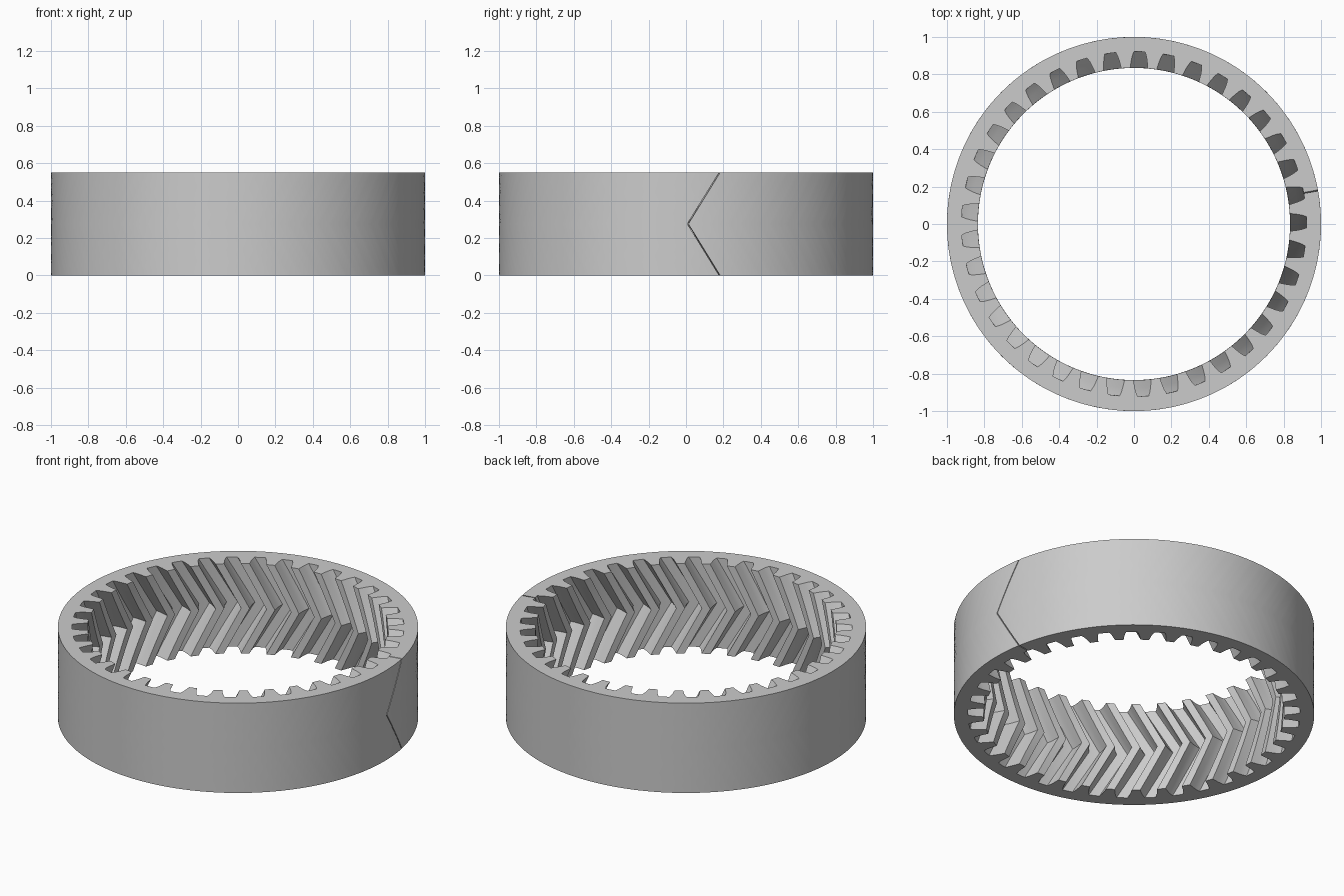
import bpy, bmesh, math

if "Cube" in bpy.data.objects:
    bpy.data.objects.remove(bpy.data.objects["Cube"])

TEETH = 37
PITCH = 360 / TEETH
HEIGHT = 0.55
R_OUT = 1.0
TWIST = 9.8             # degrees from either face to the middle
SEAM = 10.35            # angle of the split at the top face
SLIT = 0.17             # half width of the split, degrees
LAYERS = 12

# one tooth space: (angle from its centre, inner radius)
half = [(SLIT, 0.922), (1.85, 0.922), (2.35, 0.902), (2.75, 0.877), (3.25, 0.835)]
space = [(-a, r) for a, r in reversed(half)] + half

# section around the ring, from one side of the split to the other
section = list(half)
for k in range(1, TEETH):
    section += [(k * PITCH + a, r) for a, r in space]
section += [(360 - a, r) for a, r in reversed(half)]

# stack twisted sections into a herringbone sweep
bm = bmesh.new()
inner, outer = [], []
for j in range(LAYERS + 1):
    t = j / LAYERS
    turn = SEAM - TWIST * (1 - abs(2 * t - 1))

    def ring(radii):
        return [bm.verts.new((r * math.cos(math.radians(a + turn)),
                              r * math.sin(math.radians(a + turn)),
                              t * HEIGHT)) for a, r in radii]
    inner.append(ring(section))
    outer.append(ring([(a, R_OUT) for a, r in section]))

n = len(section)
for i in range(n - 1):
    # bottom and top faces
    bm.faces.new((inner[0][i], inner[0][i + 1], outer[0][i + 1], outer[0][i]))
    bm.faces.new((inner[-1][i], outer[-1][i], outer[-1][i + 1], inner[-1][i + 1]))
    # toothed wall and outside wall
    for j in range(LAYERS):
        bm.faces.new((inner[j][i], inner[j + 1][i], inner[j + 1][i + 1], inner[j][i + 1]))
        bm.faces.new((outer[j][i], outer[j][i + 1], outer[j + 1][i + 1], outer[j + 1][i]))
# the two sides of the split
for j in range(LAYERS):
    for i in (0, n - 1):
        bm.faces.new((inner[j][i], outer[j][i], outer[j + 1][i], inner[j + 1][i]))
bmesh.ops.recalc_face_normals(bm, faces=bm.faces)

mesh = bpy.data.meshes.new("ring_gear")
bm.to_mesh(mesh)
bm.free()
gear = bpy.data.objects.new("ring_gear", mesh)
bpy.context.collection.objects.link(gear)

# plain grey finish
grey = bpy.data.materials.new("grey")
grey.diffuse_color = (0.6, 0.6, 0.6, 1)
grey.use_nodes = True
grey.node_tree.nodes["Principled BSDF"].inputs["Base Color"].default_value = grey.diffuse_color
mesh.materials.append(grey)

bpy.context.view_layer.objects.active = gear
gear.select_set(True)
bpy.ops.object.shade_smooth_by_angle(angle=math.radians(25))
